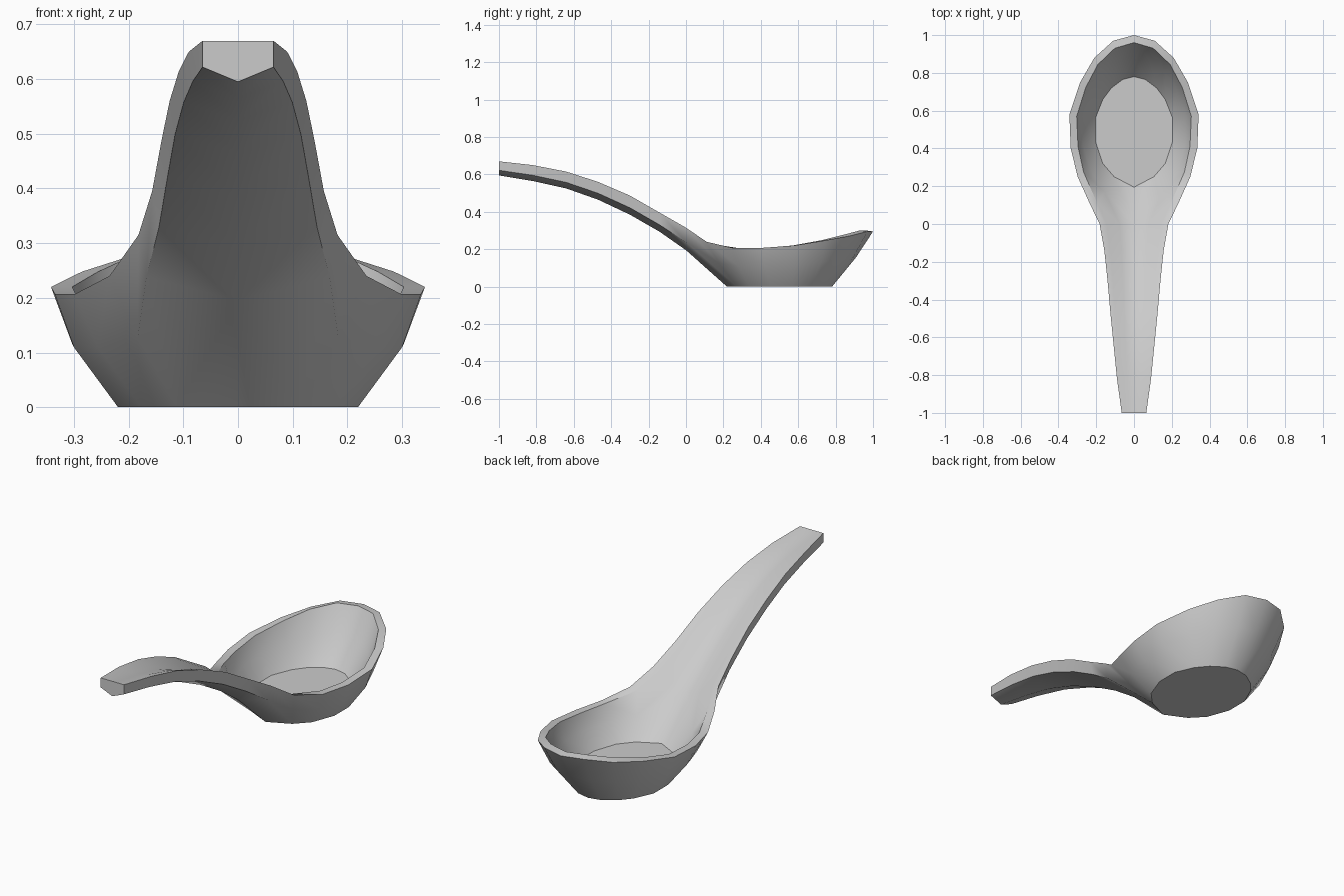
import bpy
import bmesh
import math
from mathutils import Vector

old = bpy.data.objects.get("Cube")
if old:
    bpy.data.objects.remove(old, do_unlink=True)

# Single glaze colour
glaze = bpy.data.materials.new("pale_grey_glaze")
glaze.use_nodes = True
colour = (0.6, 0.6, 0.6, 1)
glaze.diffuse_color = colour
glaze.node_tree.nodes["Principled BSDF"].inputs["Base Color"].default_value = colour

# Bowl: half outline of the rim, and half outline of the inner floor (x, y)
rim = [(0, 1, .295), (.11, .97, .295), (.21, .88, .272), (.285, .75, .248),
       (.342, .58, .22), (.335, .4, .207), (.298, .25, .207), (.235, .11, .24)]
floor = [(0, .78), (.06, .765), (.12, .72), (.165, .66),
         (.205, .56), (.205, .44), (.165, .32), (.105, .25)]
FLOOR_Z = 0.05
MIDDLE = Vector((0, .49, 0))

# Handle stations: y, half width, rim z, channel z, underside z
handle = [(0, .182, .315, .235, .195), (-.14, .157, .395, .335, .293),
          (-.3, .14, .487, .442, .385), (-.47, .125, .56, .528, .465),
          (-.64, .108, .615, .594, .525), (-.82, .09, .65, .638, .565),
          (-1, .065, .67, .67, .595)]


def bulge(a, b, t, amount):
    """Point between a and b, pushed outward from the bowl middle."""
    p = a.lerp(b, t)
    out = p - MIDDLE
    out.z = 0
    return p + out.normalized() * amount


def under(x, y):
    """Foot point beneath a floor point."""
    return Vector((x * 1.07, .5 + (y - .4875) * .96, 0))


# Each column runs: underside, outer side, rim, inner rim, inner side, channel
columns = []
for i, (r, f) in enumerate(zip(rim, floor)):
    top, base, foot = Vector(r), Vector((*f, FLOOR_Z)), under(*f)
    inward = MIDDLE - top
    inward.z = 0
    lip = top + inward.normalized() * .04
    lip.z += .006 if i < 3 else 0
    if i == len(rim) - 1:
        lip = top + Vector((-.04, 0, -.008))
    push = .02 if 0 < i < 7 else .012
    columns.append([foot, bulge(foot, top, .53, push), top, lip,
                    bulge(base, lip, .5, push), base])

for y, w, z_rim, z_channel, z_under in handle:
    dip = z_rim - z_channel
    columns.append([Vector((0, y, z_under)),
                    Vector((w * (1 if y == -1 else .92), y, z_under + (z_rim - z_under) * .36)),
                    Vector((w, y, z_rim)),
                    Vector((w * .8, y, z_rim - dip * .15)),
                    Vector((w * .42, y, z_rim - dip * .75)),
                    Vector((0, y, z_channel))])

# Skin the columns into half a spoon
bm = bmesh.new()
grid = [[bm.verts.new(p) for p in col] for col in columns]
for a, b in zip(grid, grid[1:]):
    for k in range(len(a) - 1):
        bm.faces.new((a[k], a[k + 1], b[k + 1], b[k]))

# Foot and inner floor, each joined to the neck of the handle
n = len(rim)
for row, front in ((0, under(0, .195)), (5, Vector((0, .195, FLOOR_Z)))):
    v = bm.verts.new(front)
    bm.faces.new([grid[i][row] for i in range(n)] + [v])
    bm.faces.new((grid[n - 1][row], grid[n][row], v))

# Handle end cap
bm.faces.new(grid[-1])
bmesh.ops.recalc_face_normals(bm, faces=bm.faces)
if grid[-1][0].link_faces and sum(f.normal.z * f.calc_area() for f in bm.faces
                                  if all(v.co.z < .001 for v in f.verts)) > 0:
    bmesh.ops.reverse_faces(bm, faces=bm.faces)

mesh = bpy.data.meshes.new("soup_spoon")
bm.to_mesh(mesh)
bm.free()
mesh.materials.append(glaze)
spoon = bpy.data.objects.new("soup_spoon", mesh)
bpy.context.collection.objects.link(spoon)

# Smooth glaze with crisp rim and foot edges
bpy.ops.object.select_all(action='DESELECT')
spoon.select_set(True)
bpy.context.view_layer.objects.active = spoon
bpy.ops.object.shade_smooth_by_angle(angle=math.radians(38))

# Mirror to the other half
mirror = spoon.modifiers.new("mirror_half", 'MIRROR')
mirror.use_axis[0] = True
mirror.merge_threshold = .001
